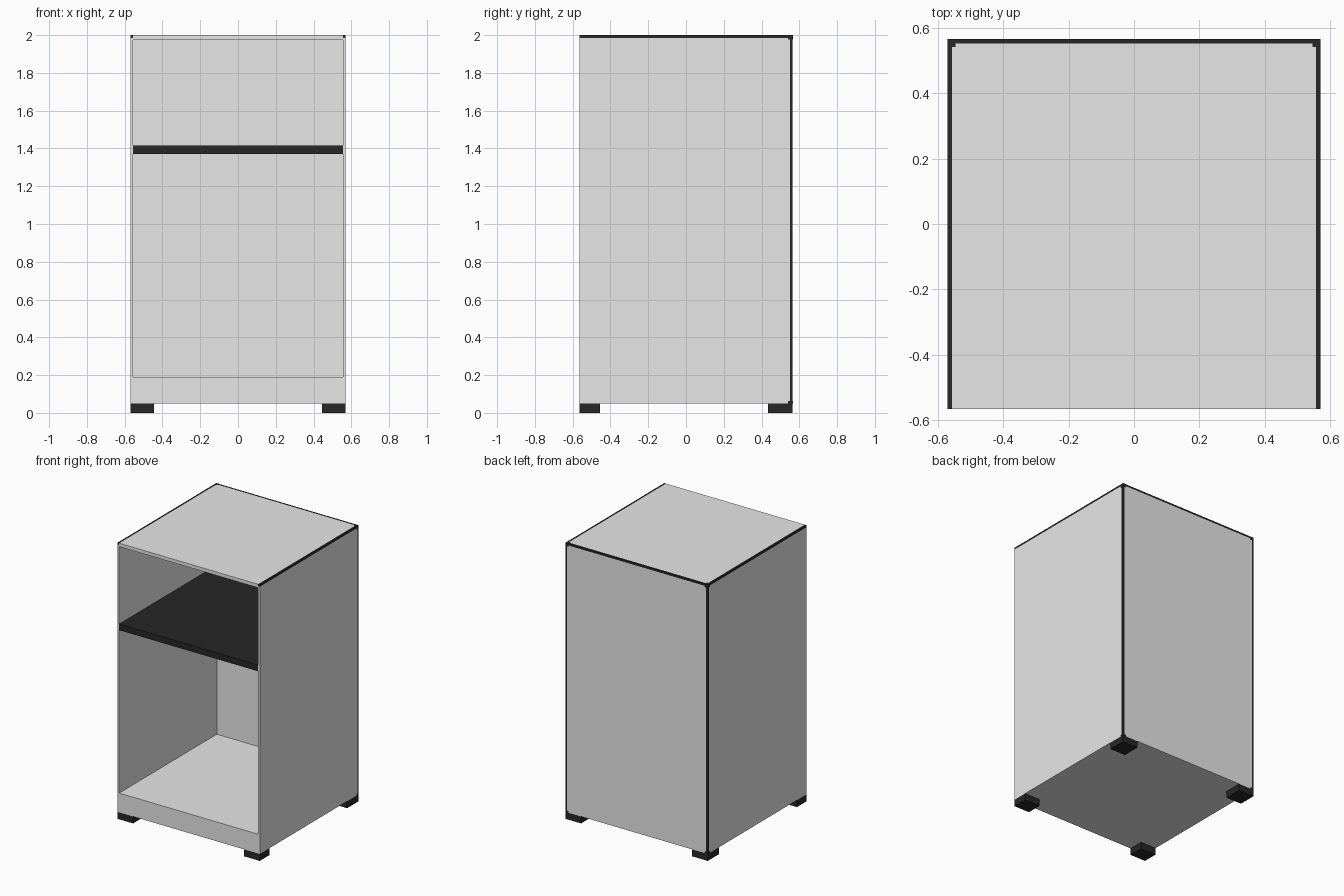
import bpy
import bmesh
from mathutils import Vector

cube = bpy.data.objects.get("Cube")
if cube:
    bpy.data.objects.remove(cube, do_unlink=True)


def material(name, rgb):
    m = bpy.data.materials.new(name)
    m.use_nodes = True
    m.diffuse_color = (*rgb, 1)
    m.node_tree.nodes["Principled BSDF"].inputs["Base Color"].default_value = (*rgb, 1)
    return m


GREY = material("light_grey", (0.8, 0.8, 0.8))
BLACK = material("soft_black", (0.02, 0.02, 0.02))


def box(name, lo, hi, mat):
    """Axis-aligned box between two opposite corners."""
    lo, hi = Vector(lo), Vector(hi)
    bm = bmesh.new()
    bmesh.ops.create_cube(bm, size=1)
    for v in bm.verts:
        v.co = Vector(a + (b - a) * (c + 0.5) for a, b, c in zip(lo, hi, v.co))
    me = bpy.data.meshes.new(name)
    bm.to_mesh(me)
    bm.free()
    me.materials.append(mat)
    ob = bpy.data.objects.new(name, me)
    bpy.context.collection.objects.link(ob)
    return ob


def pair(name, lo, hi, mat):
    """Box on the left (+x) and its mirrored twin on the right."""
    box("left_" + name, lo, hi, mat)
    box("right_" + name, (-hi[0], lo[1], lo[2]), (-lo[0], hi[1], hi[2]), mat)


W, D, H = 0.57, 0.565, 2.0   # half width, half depth, height
T = 0.014                    # panel and trim thickness
FOOT, FLOOR, CEIL = 0.05, 0.19, 1.975
xi, yi, zi = W - T, D - T, H - T

# Cabinet shell
box("base", (-xi, -D, FOOT), (xi, yi, FLOOR), GREY)
box("top_panel", (-xi, -D, CEIL), (xi, yi, H), GREY)
box("back_panel", (-xi, yi, FOOT), (xi, D, zi), GREY)
pair("side_panel", (xi, -D, FOOT), (W, yi, zi), GREY)

# Shelf
box("shelf", (-xi, -D, 1.37), (xi, yi, 1.415), BLACK)

# Dark edge trim along the top and the back corners
pair("top_trim", (xi, -D, zi), (W, D, H), BLACK)
box("back_top_trim", (-xi, yi, zi), (xi, D, H), BLACK)
pair("back_corner_trim", (xi, yi, FOOT), (W, D, zi), BLACK)

# Small corner blocks where the trims meet
C, P = 0.024, 0.0004
for label, z0, z1 in (("upper", H - C, H), ("lower", FOOT, FOOT + C / 2)):
    pair(label + "_corner_block", (W - C, D - C, z0), (W + P, D + P, z1 + P), BLACK)

# Feet
pair("front_foot", (0.445, -D, 0), (W, -0.455, FOOT), BLACK)
pair("back_foot", (0.445, 0.435, 0), (W, D, FOOT), BLACK)
